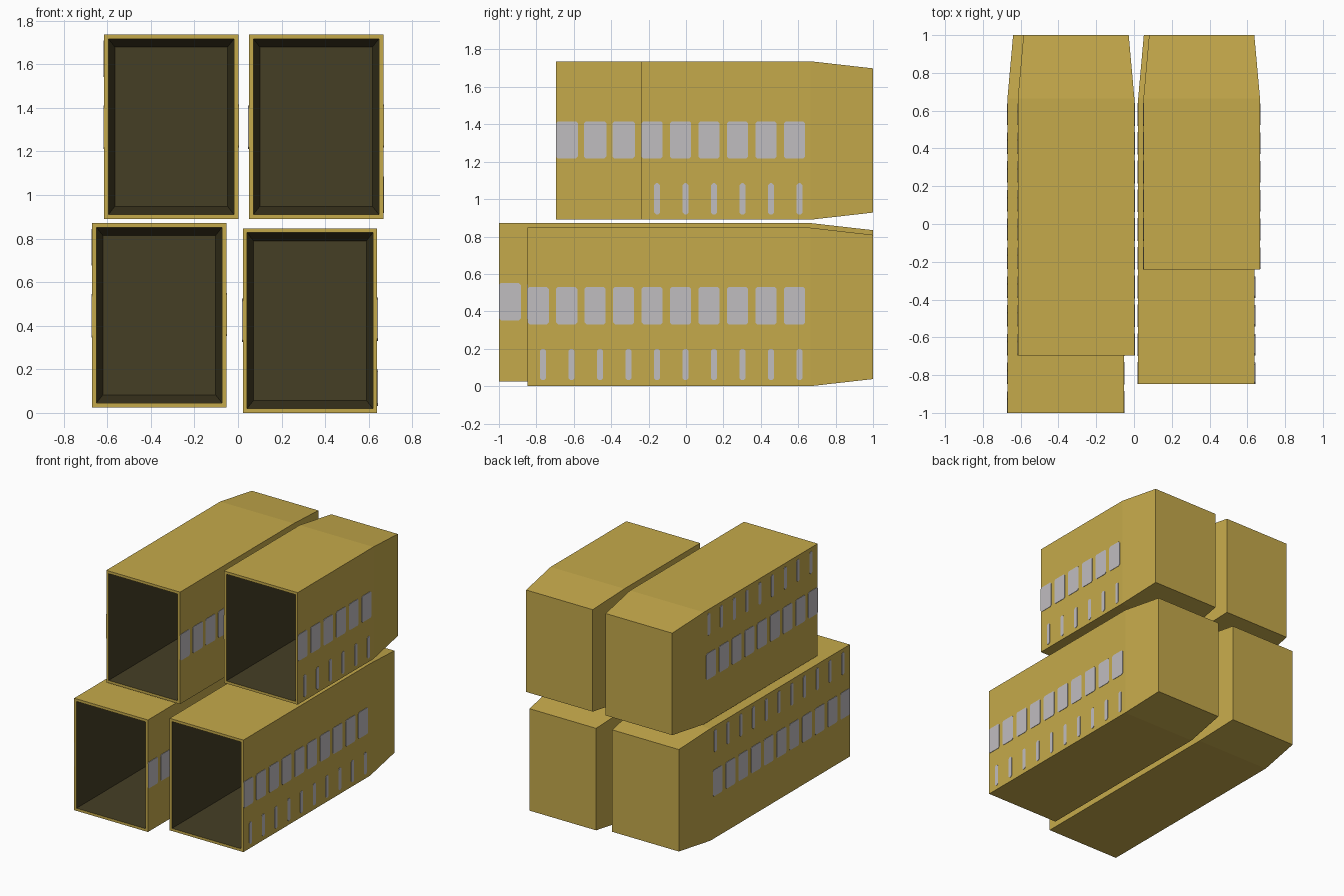
import bpy, bmesh

if "Cube" in bpy.data.objects:
    bpy.data.objects.remove(bpy.data.objects["Cube"])


def material(name, rgb):
    m = bpy.data.materials.new(name)
    m.diffuse_color = (*rgb, 1)
    m.use_nodes = True
    m.node_tree.nodes["Principled BSDF"].inputs["Base Color"].default_value = m.diffuse_color
    return m


GOLD = material("mustard_shell", (0.56, 0.40, 0.07))
DARK = material("dark_interior", (0.06, 0.049, 0.018))
PANE = material("pale_grey_window", (0.53, 0.51, 0.53))

W, H = 0.617, 0.847          # outer cross-section of a car
BEND, BACK = 0.665, 1.0      # start and end of the tapered nose
WALL = 0.02
PITCH = 0.1523               # spacing of the window bays


def finish(bm, name, mats):
    mesh = bpy.data.meshes.new(name)
    bm.to_mesh(mesh)
    bm.free()
    for m in mats:
        mesh.materials.append(m)
    obj = bpy.data.objects.new(name, mesh)
    bpy.context.collection.objects.link(obj)


def shell(name, x0, z0, front):
    """Open-fronted hollow box whose far end tapers."""
    bm = bmesh.new()

    def ring(y, dx, dz):
        a, b, c, d = x0 + dx, x0 + W - dx, z0 + dz, z0 + H - dz
        return [bm.verts.new((x, y, z)) for x, z in ((a, c), (b, c), (b, d), (a, d))]

    t = WALL
    rings = [ring(BACK, 0.03, 0.038), ring(BEND, 0, 0), ring(front, 0, 0),
             ring(front, t, t), ring(BEND, t, t), ring(BACK - t, 0.03 + t, 0.038 + t)]
    bm.faces.new(rings[0])
    for n, (r, s) in enumerate(zip(rings, rings[1:])):
        for i in range(4):
            j = (i + 1) % 4
            f = bm.faces.new((r[i], r[j], s[j], s[i]))
            f.material_index = int(n >= 3)
    bm.faces.new(rings[-1]).material_index = 1
    bmesh.ops.recalc_face_normals(bm, faces=bm.faces)
    finish(bm, name, [GOLD, DARK])


def pane(bm, x, out, y0, y1, z0, z1, c=0.01):
    """Thin window plate with clipped corners."""
    pts = [(y0 + c, z0), (y1 - c, z0), (y1, z0 + c), (y1, z1 - c),
           (y1 - c, z1), (y0 + c, z1), (y0, z1 - c), (y0, z0 + c)]
    lo = [bm.verts.new((x - out * 0.001, y, z)) for y, z in pts]
    hi = [bm.verts.new((x + out * 0.003, y, z)) for y, z in pts]
    bm.faces.new(lo)
    bm.faces.new(hi)
    for i in range(8):
        j = (i + 1) % 8
        bm.faces.new((lo[i], lo[j], hi[j], hi[i]))


def windows(name, x0, z0, front, bays, outer):
    bm = bmesh.new()
    for side in (1, -1):
        x = x0 + W if side > 0 else x0

        def add(yc, half, a, b):
            # the left wall repeats the right wall turned upside down
            lo, hi = (z0 + a, z0 + b) if side > 0 else (z0 + H - b, z0 + H - a)
            pane(bm, x, side, max(yc - half, front), yc + half, lo, hi)

        for k in range(bays):
            yc = 0.58 - k * PITCH
            add(yc, 0.057 if side == outer else 0.06, 0.327, 0.526)
            if side == outer:                      # small lower slots
                add(yc + 0.027, 0.016, 0.028, 0.195)
    bmesh.ops.recalc_face_normals(bm, faces=bm.faces)
    finish(bm, name, [PANE])


# name, left x, bottom z, front y, window bays, outer side
for name, x0, z0, front, bays, outer in (
        ("upper_left", -0.615, 0.89, -0.695, 9, -1),
        ("upper_right", 0.05, 0.89, -0.24, 6, 1),
        ("lower_left", -0.67, 0.025, -1.0, 11, -1),
        ("lower_right", 0.022, 0.004, -0.848, 10, 1)):
    shell(name + "_shell", x0, z0 if z0 > 0.01 else 0.0, front)
    windows(name + "_windows", x0, z0, front, bays, outer)
